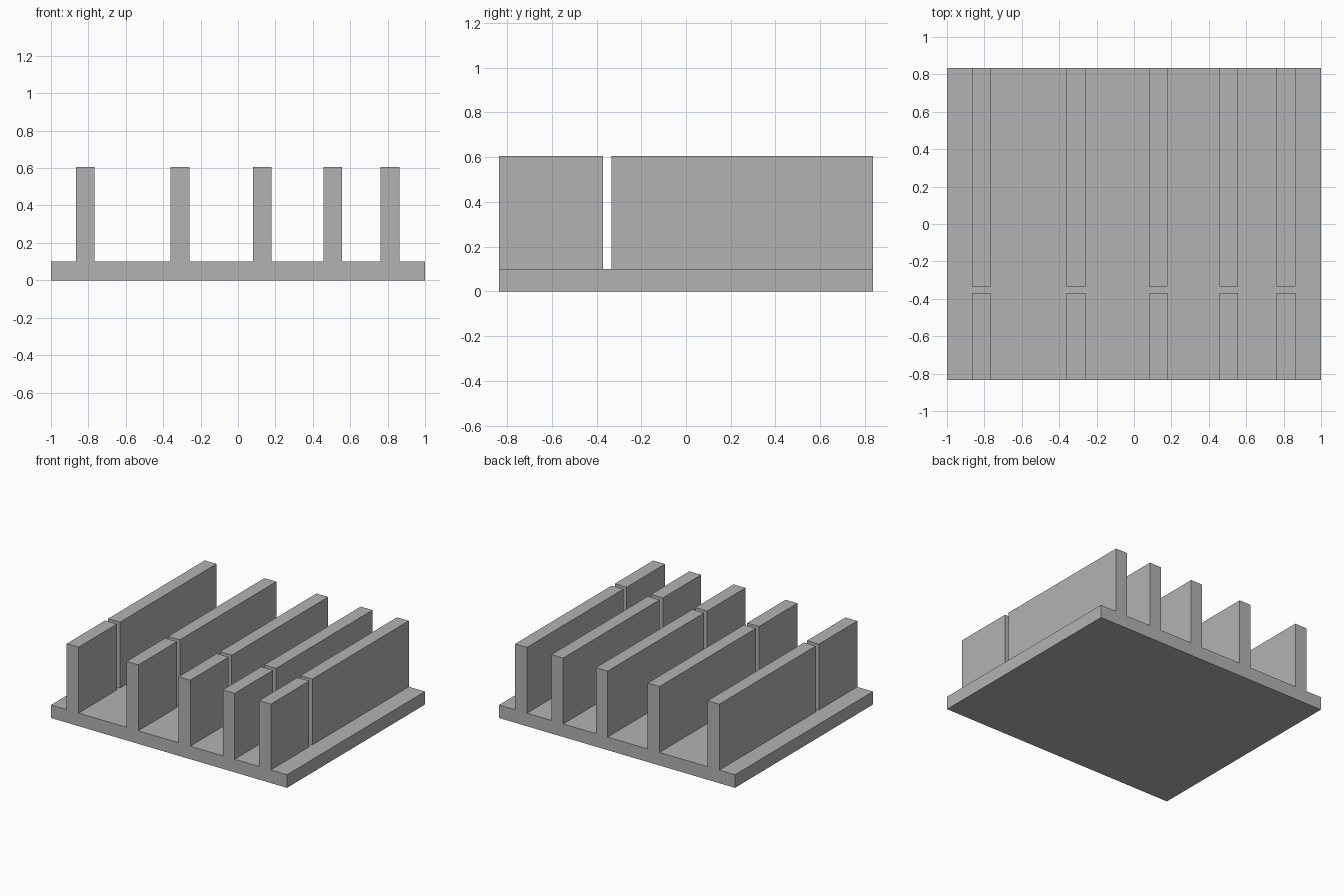
import bpy

cube = bpy.data.objects.get("Cube")
if cube:
    bpy.data.objects.remove(cube, do_unlink=True)

grey = bpy.data.materials.new("plain grey")
grey.use_nodes = True
colour = (0.45, 0.45, 0.45, 1)
grey.diffuse_color = colour
grey.node_tree.nodes["Principled BSDF"].inputs["Base Color"].default_value = colour


def box(name, x, y, z):
    """Flat-faced box spanning the (low, high) pair given on each axis."""
    bpy.ops.mesh.primitive_cube_add(size=1, location=[sum(s) / 2 for s in (x, y, z)])
    obj = bpy.context.object
    obj.name = name
    obj.scale = [s[1] - s[0] for s in (x, y, z)]
    bpy.ops.object.transform_apply(location=False, rotation=False, scale=True)
    obj.data.materials.append(grey)
    return obj


HALF_DEPTH = 0.835
BASE_TOP = 0.10
FIN_TOP = 0.605
FIN_HALF = 0.05
GAP = (-0.37, -0.333)

# Base plate
box("base_plate", (-1, 1), (-HALF_DEPTH, HALF_DEPTH), (0, BASE_TOP))

# Upright fins, closer together toward +x, each split by a narrow gap
for i, x in enumerate((-0.817, -0.31, 0.13, 0.506, 0.813), 1):
    span = (x - FIN_HALF, x + FIN_HALF)
    box(f"front_fin_{i}", span, (-HALF_DEPTH, GAP[0]), (BASE_TOP, FIN_TOP))
    box(f"back_fin_{i}", span, (GAP[1], HALF_DEPTH), (BASE_TOP, FIN_TOP))
